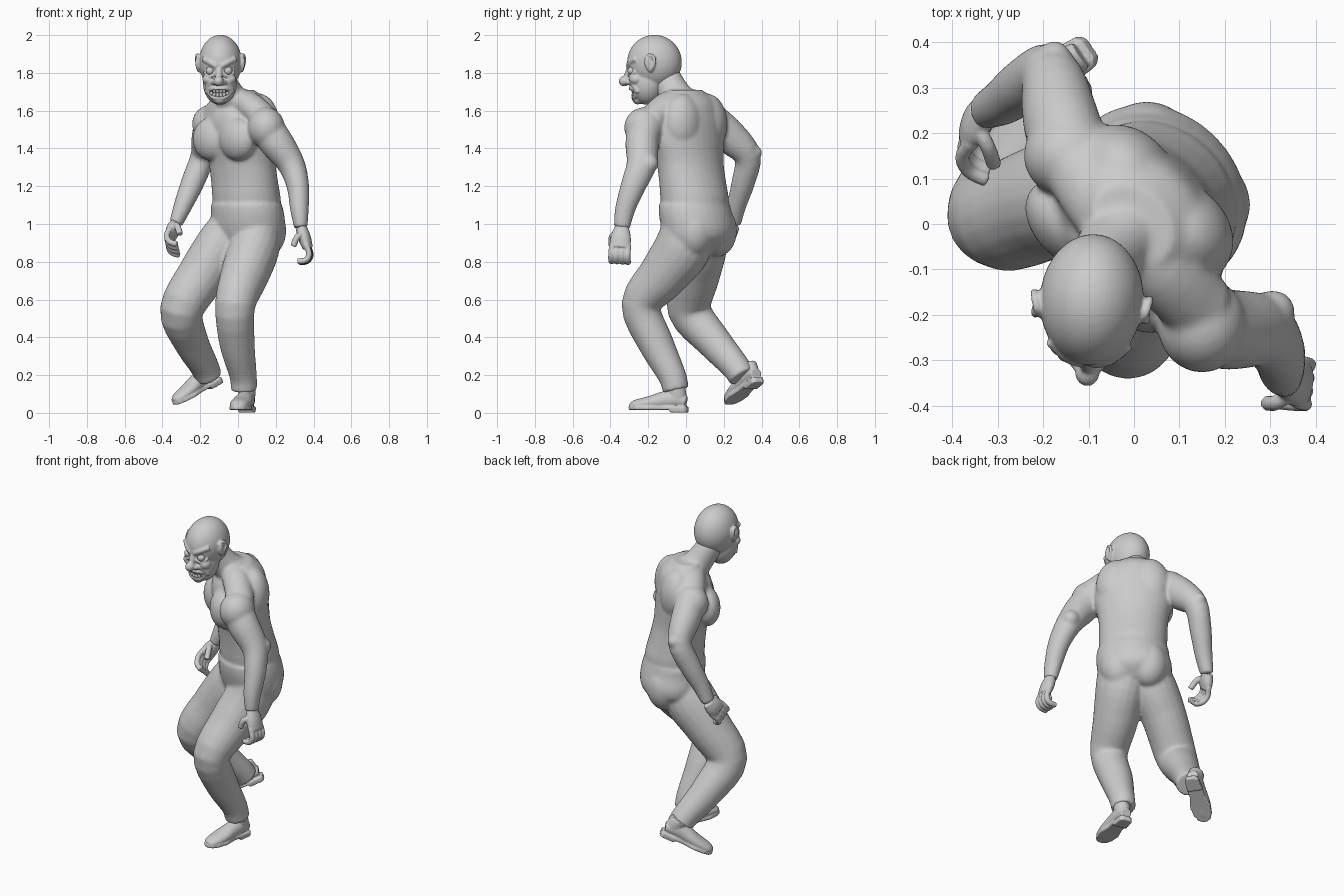
import bpy, bmesh
from math import sin, cos, pi
from mathutils import Vector, Matrix, Euler

I4 = Matrix.Identity(4)
S = 0.70711  # the body is twisted 45 degrees


def body(w, f, z, a=0, b=0):
    """Ring on the twisted body: w = to its left, f = forward."""
    return (S * (w - f), S * (-w - f), z, a, b)


def loft(bm, pts, side=(1, 0, 0), flat=False, M=I4, seg=20, sub=4):
    """Smooth tube through rings (x, y, z, half width, half depth)."""
    P = [Vector(p) for p in pts]
    P = [2 * P[0] - P[1]] + P + [2 * P[-1] - P[-2]]
    rings = []
    for i in range(1, len(P) - 2):
        for k in range(sub):
            t = k / sub
            p0, p1, p2, p3 = P[i - 1:i + 3]
            rings.append(0.5 * (2 * p1 + (p2 - p0) * t + (2 * p0 - 5 * p1 + 4 * p2 - p3) * t * t
                                + (3 * p1 - p0 - 3 * p2 + p3) * t ** 3))
    rings.append(P[-2])
    C = [Vector(r[:3]) for r in rings]
    loops = []
    for i, r in enumerate(rings):
        t = Vector((0, 0, 1)) if flat else (C[min(i + 1, len(C) - 1)] - C[max(i - 1, 0)]).normalized()
        u = Vector(side)
        u = (u - u.dot(t) * t).normalized()
        v = t.cross(u)
        loops.append([bm.verts.new(M @ (C[i] + u * r[3] * cos(2 * pi * j / seg) + v * r[4] * sin(2 * pi * j / seg)))
                      for j in range(seg)])
    for A, B in zip(loops, loops[1:]):
        for j in range(seg):
            bm.faces.new((A[j], A[(j + 1) % seg], B[(j + 1) % seg], B[j]))
    bm.faces.new(loops[0][::-1])
    bm.faces.new(loops[-1])


def rod(bm, pts, r, M=I4):
    loft(bm, [(*p, r, r) for p in pts], side=(0.1, 0.2, 1) if abs(pts[0][2] - pts[-1][2]) < 0.02 else (1, 0.3, 0.1),
         M=M, seg=12)


def ball(bm, c, r, M=I4, rot=(0, 0, 0)):
    r = (r, r, r) if isinstance(r, (int, float)) else r
    bmesh.ops.create_uvsphere(bm, u_segments=40, v_segments=24, radius=1,
                              matrix=M @ Matrix.Translation(c) @ Euler(rot).to_matrix().to_4x4() @ Matrix.Diagonal((*r, 1)))


def prism(bm, half, z0, z1, M):
    """Mirrored outline of (y, half width) extruded in z."""
    out = [(w, y) for y, w in half] + [(-w, y) for y, w in reversed(half)]
    lo, hi = ([bm.verts.new(M @ Vector((x, y, z))) for x, y in out] for z in (z0, z1))
    bm.faces.new(lo[::-1])
    bm.faces.new(hi)
    for i in range(len(out)):
        j = (i + 1) % len(out)
        bm.faces.new((lo[i], lo[j], hi[j], hi[i]))


def finish(name, bm, voxel=0, smooth=4):
    bmesh.ops.recalc_face_normals(bm, faces=bm.faces)
    for f in bm.faces:
        f.smooth = True
    me = bpy.data.meshes.new(name)
    bm.to_mesh(me)
    bm.free()
    ob = bpy.data.objects.new(name, me)
    bpy.context.collection.objects.link(ob)
    if voxel:
        m = ob.modifiers.new("fuse", 'REMESH')
        m.mode, m.voxel_size, m.use_smooth_shade = 'VOXEL', voxel, True
        m = ob.modifiers.new("soften", 'SMOOTH')
        m.factor, m.iterations = 0.5, smooth
    return ob


TW = (S, -S, 0)

# bare torso, neck and arms
bm = bmesh.new()
loft(bm, [body(0, -.07, 1.02, .175, .145), body(0, -.066, 1.12, .193, .167), body(0, -.05, 1.22, .195, .158),
          body(0, -.03, 1.33, .2, .152), body(0, -.012, 1.45, .225, .16), body(0, -.015, 1.56, .215, .148),
          body(0, -.02, 1.65, .165, .12), body(0, .005, 1.71, .1, .08)], TW, flat=True, seg=32)
loft(bm, [(-.01, -.01, 1.62, .1, .1), (-.05, -.06, 1.69, .08, .085), (-.088, -.105, 1.77, .07, .08),
          (-.09, -.12, 1.8, .066, .072)])
for s in (1, -1):
    ball(bm, body(.1 * s, .1, 1.45)[:3], (.115, .078, .115), rot=(0, 0, -pi / 4))      # chest muscle
    ball(bm, body(.09 * s, -.065, 1.53)[:3], (.12, .098, .16), rot=(0, 0, -pi / 4))    # shoulder blade
ball(bm, body(0, .07, 1.53)[:3], (.13, .08, .12), rot=(0, 0, -pi / 4))                 # upper chest
# slopes from neck to shoulders
loft(bm, [(-.03, -.03, 1.66, .07, .06), (.06, -.1, 1.63, .08, .07), (.15, -.19, 1.55, .08, .07)], side=(S, S, 0))
loft(bm, [(-.04, -.01, 1.66, .07, .06), (-.08, .06, 1.62, .08, .07), (-.13, .14, 1.56, .08, .07)], side=(S, S, 0))
ball(bm, (.15, -.222, 1.51), (.098, .105, .108))
ball(bm, (-.14, .15, 1.53), (.103, .093, .102))
ball(bm, (-.175, .365, 1.378), .038)
ball(bm, (.305, -.195, 1.32), .05)
loft(bm, [(.12, -.19, 1.56, .08, .08), (.19, -.23, 1.45, .092, .09), (.28, -.235, 1.32, .073, .08),
          (.317, -.28, 1.2, .06, .067), (.325, -.322, 1.08, .05, .054), (.333, -.34, .98, .036, .044)])
loft(bm, [(-.13, .13, 1.57, .08, .08), (-.16, .225, 1.47, .085, .092), (-.185, .325, 1.36, .067, .072),
          (-.24, .303, 1.22, .062, .062), (-.29, .268, 1.1, .05, .052), (-.33, .25, 1.0, .036, .042)])

# trousers, fused to the torso so that nothing is hidden inside
loft(bm, [body(0, -.062, 1.105, .203, .173), body(0, -.072, 1.05, .208, .18), body(-.01, -.083, .98, .213, .18),
          body(-.01, -.085, .92, .2, .162), body(0, -.07, .86, .145, .115)], TW, flat=True, seg=32)
for s in (1, -1):
    ball(bm, body(.085 * s - .01, -.135, .965)[:3], (.107, .107, .14))
loft(bm, [(.11, .01, .98, .12, .14), (.085, -.02, .87, .135, .15), (.035, -.12, .73, .128, .132),
          (-.015, -.238, .57, .107, .105), (-.005, -.16, .37, .094, .094), (.027, -.075, .2, .073, .075),
          (.032, -.053, .12, .07, .07)])
loft(bm, [(-.02, .09, .98, .12, .14), (-.09, .075, .87, .135, .148), (-.19, .05, .73, .128, .132),
          (-.298, .018, .545, .117, .115), (-.252, .14, .385, .092, .096), (-.18, .258, .25, .077, .077),
          (-.155, .298, .19, .073, .073)], TW)
finish("torso_arms_and_trousers", bm, .0085, 12)


# hands with curled fingers
def hand(name, W, K, curl, thumb):
    bm = bmesh.new()
    W, K, c = Vector(W), Vector(K), Vector(curl).normalized()
    d = (K - W).normalized()
    s = d.cross(c).normalized()
    loft(bm, [(*W, .038, .03), (*W.lerp(K, .5), .054, .034), (*K, .056, .027)], side=s)
    for i in range(4):
        b = K + s * (i - 1.5) * .029
        rod(bm, [b - d * .02, b + d * .035, b + d * .07 + c * .03, b + d * .076 + c * .075], .016)
    b = W.lerp(K, .35) + s * thumb * .03
    rod(bm, [b, b + s * thumb * .022 + d * .02 + c * .035, b + s * thumb * .022 + d * .07 + c * .07], .017)
    finish(name, bm, .005, 3)


hand("left_hand", (.333, -.34, .985), (.37, -.35, .872), (-1, .1, 0), -1)
hand("right_hand", (-.33, .253, 1.0), (-.36, .2, .935), (.9, -.35, -.2), 1)


# shoes: upper, ankle, sole and heel block
def shoe(name, heel, ahead):
    y = Vector(ahead).normalized()
    z = Vector((0, 0, 1))
    z = (z - z.dot(y) * y).normalized()
    x = y.cross(z)
    M = Matrix.Translation(heel) @ Matrix((x, y, z)).transposed().to_4x4()
    bm = bmesh.new()
    loft(bm, [(0, .01, .055, .032, .03), (0, .07, .07, .044, .05), (0, .13, .064, .048, .048),
              (0, .21, .05, .055, .036), (0, .28, .04, .046, .028), (0, .312, .034, .024, .015)], M=M)
    loft(bm, [(0, .06, .05, .038, .05), (0, .06, .09, .044, .052), (0, .065, .128, .047, .05)], M=M)
    prism(bm, [(0, .024), (.015, .039), (.08, .044), (.14, .043), (.21, .059), (.27, .052), (.305, .034), (.318, .014)],
          .014, .032, M)
    prism(bm, [(0, .024), (.015, .038), (.09, .042)], 0, .02, M)
    finish(name, bm, .005, 2)


shoe("left_shoe", (.06, .01, .002), (-.06, -.29, 0))
shoe("right_shoe", (-.09, .39, .163), (-.24, -.16, -.135))

# head, local origin at the skull centre
H = Matrix.Translation((-.093, -.167, 1.856)) @ Matrix.Rotation(-.06, 4, 'Z')
bm = bmesh.new()
ball(bm, (0, 0, 0), (.114, .145, .145), H)
ball(bm, (0, -.04, -.11), (.09, .092, .115), H)
ball(bm, (0, -.088, -.195), (.036, .03, .028), H)
ball(bm, (0, -.16, -.1), (.027, .03, .027), H)                       # nose
rod(bm, [(0, -.125, -.02), (0, -.14, -.06), (0, -.15, -.095)], .018, H)
for s in (1, -1):
    ball(bm, (.024 * s, -.138, -.105), (.017, .018, .015), H)        # nostril
    ball(bm, (.056 * s, -.094, -.09), (.034, .036, .03), H)          # cheek
    rod(bm, [(.01 * s, -.136, -.022), (.045 * s, -.126, -.002), (.085 * s, -.092, .018)], .016, H)  # brow
    rod(bm, [(.018 * s, -.132, -.06), (.048 * s, -.124, -.072), (.08 * s, -.098, -.05)], .01, H)    # lower lid
    rod(bm, [(.03 * s, -.128, -.1), (.06 * s, -.104, -.125), (.07 * s, -.083, -.16)], .012, H)      # cheek fold
    ball(bm, (.115 * s, -.018, -.005), (.013, .03, .046), H, (0.15, 0, .35 * s))                   # ear
    rod(bm, [(.112 * s, -.04, .02), (.12 * s, -.022, .04), (.127 * s, .006, .025),
             (.124 * s, .004, -.015), (.112 * s, -.02, -.05)], .009, H)
for z, m in ((-.14, .132), (-.187, .118)):                           # lips
    rod(bm, [(-.062, -.09, -.15), (-.035, -m + .012, z + .002), (0, -m + .006, z), (.035, -m + .012, z + .002),
             (.062, -.09, -.15)], .0105, H)
head = finish("head", bm, .005, 6)

# mouth opening
bm = bmesh.new()
ball(bm, (0, -.12, -.163), (.056, .035, .019), H)
cutter = finish("mouth_cutter", bm)
cutter.hide_render = True
m = head.modifiers.new("mouth", 'BOOLEAN')
m.operation, m.object = 'DIFFERENCE', cutter

# teeth and eyes
bm = bmesh.new()
for i in range(6):
    x = (i - 2.5) * .0175
    for z in (-.153, -.175):
        ball(bm, (x, -.114 + 8 * x * x, z + 5 * x * x), (.0088, .008, .012), H)
finish("teeth", bm)
bm = bmesh.new()
for s in (1, -1):
    ball(bm, (.047 * s, -.117, -.045), .023, H)
finish("eyes", bm)
